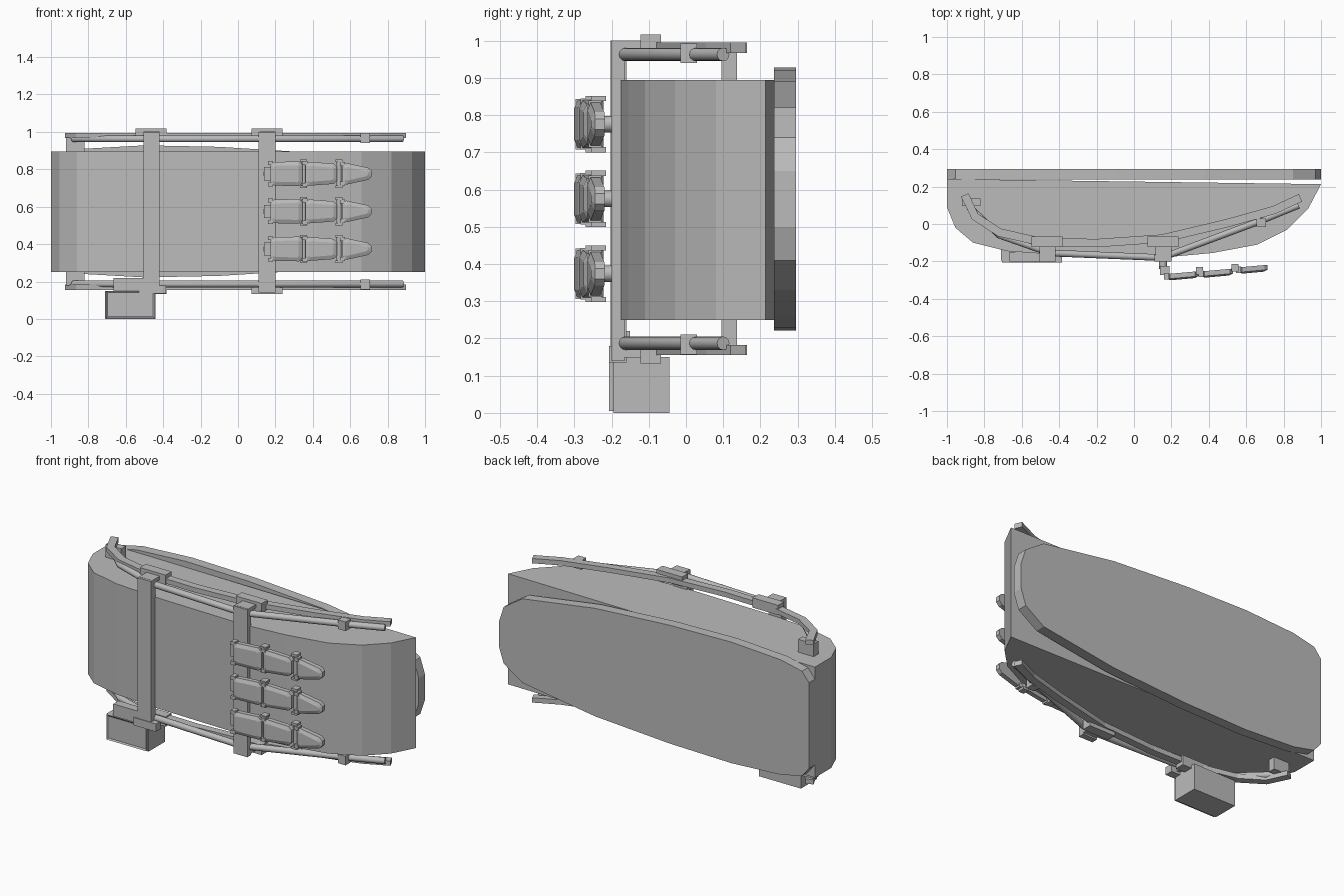
import bpy, bmesh, math
from mathutils import Vector

if "Cube" in bpy.data.objects:
    bpy.data.objects.remove(bpy.data.objects["Cube"])

MID = 0.575  # height of the mirror plane for upper and lower rails
grey = bpy.data.materials.new("plain grey")
grey.diffuse_color = (0.5, 0.5, 0.5, 1)
grey.use_nodes = True
grey.node_tree.nodes["Principled BSDF"].inputs["Base Color"].default_value = grey.diffuse_color


def finish(bm, name, smooth=False):
    bmesh.ops.recalc_face_normals(bm, faces=bm.faces)
    me = bpy.data.meshes.new(name)
    bm.to_mesh(me)
    bm.free()
    me.materials.append(grey)
    ob = bpy.data.objects.new(name, me)
    bpy.context.collection.objects.link(ob)
    if smooth:
        for p in me.polygons:
            p.use_smooth = len(p.vertices) == 4
    return ob


def prism(name, pts, axis, lo, hi, inset=0, depth=0):
    """Extrude a 2D outline along z (x,y points) or y (x,z points)."""
    bm = bmesh.new()
    put = (lambda p, t: (p[0], p[1], t)) if axis == 'z' else (lambda p, t: (p[0], t, p[1]))
    a = [bm.verts.new(put(p, lo)) for p in pts]
    b = [bm.verts.new(put(p, hi)) for p in pts]
    n = len(pts)
    front = bm.faces.new(a)
    bm.faces.new(b)
    for i in range(n):
        bm.faces.new((a[i], a[(i + 1) % n], b[(i + 1) % n], b[i]))
    bmesh.ops.recalc_face_normals(bm, faces=bm.faces)
    if inset:
        bmesh.ops.inset_region(bm, faces=[front], thickness=inset)
        bmesh.ops.translate(bm, verts=front.verts, vec=(0, depth, 0))
    return finish(bm, name)


def box(name, x0, x1, y0, y1, z0, z1):
    return prism(name, [(x0, y0), (x1, y0), (x1, y1), (x0, y1)], 'z', z0, z1)


def rod(name, path, r, sides=12):
    """Round tube through a list of points, mitred at the joints."""
    path = [Vector(p) for p in path]
    bm = bmesh.new()
    rings = []
    for i, p in enumerate(path):
        d = (path[min(i + 1, len(path) - 1)] - path[max(i - 1, 0)]).normalized()
        ref = Vector((0, 0, 1)) if abs(d.z) < 0.9 else Vector((1, 0, 0))
        u = d.cross(ref).normalized()
        v = d.cross(u)
        rings.append([bm.verts.new(p + r * (math.cos(t) * u + math.sin(t) * v))
                      for t in (2 * math.pi * k / sides for k in range(sides))])
    for a, b in zip(rings, rings[1:]):
        for k in range(sides):
            bm.faces.new((a[k], a[(k + 1) % sides], b[(k + 1) % sides], b[k]))
    bm.faces.new(rings[0])
    bm.faces.new(rings[-1])
    return finish(bm, name, True)


# Main body: faceted bow-shaped hull
prism("body", [(-1, 0.24), (-1, 0.09), (-0.955, -0.02), (-0.86, -0.10), (-0.68, -0.145),
               (-0.4, -0.165), (0.17, -0.178), (0.42, -0.155), (0.66, -0.11), (0.82, -0.03),
               (0.93, 0.08), (1, 0.213), (-0.75, 0.237)], 'z', 0.25, 0.895)

# Back panel: rounded outline, symmetric about the mid height
half = [(1, 0.075), (0.97, 0.165), (0.85, 0.245), (0.38, 0.315), (-0.1, 0.345), (-0.5, 0.353),
        (-0.82, 0.335), (-0.955, 0.305), (-1, 0.25)]
outline = [(x, MID + h) for x, h in half] + [(x, MID - h) for x, h in reversed(half)]
prism("back_panel", outline, 'y', 0.237, 0.295)

# Curved rail centreline and tube path shared by top and bottom
rail = [(-0.905, 0.155), (-0.85, 0.04), (-0.72, -0.045), (-0.5, -0.095), (-0.2, -0.102),
        (0.15, -0.078), (0.5, 0.005), (0.75, 0.075), (0.89, 0.14)]
tube = [(0.88, 0.1), (0.68, 0.018), (0.15, -0.18), (-0.45, -0.155), (-0.72, -0.06), (-0.88, 0.09)]


def band(pts, w):
    left, right = [], []
    for i, p in enumerate(pts):
        a, b = pts[max(i - 1, 0)], pts[min(i + 1, len(pts) - 1)]
        d = Vector((b[0] - a[0], b[1] - a[1])).normalized() * w
        left.append((p[0] - d.y, p[1] + d.x))
        right.append((p[0] + d.y, p[1] - d.x))
    return left + right[::-1]


for side, s in (("upper", 1), ("lower", -1)):
    def span(lo, hi):
        return sorted((MID + s * lo, MID + s * hi))
    prism(side + "_rail", band(rail, 0.022), 'z', *span(0.392, 0.42))
    rod(side + "_tube", [(x, y, MID + s * 0.388) for x, y in tube], 0.018)
    box(side + "_rail_post", -0.92, -0.82, 0.095, 0.137, *span(0.32, 0.395))
    box(side + "_tube_sleeve", 0.655, 0.705, -0.015, 0.03, *span(0.365, 0.418))
    # Clamps joining the straps to the rail
    for label, x in (("left", -0.465), ("right", 0.155)):
        box(f"{side}_{label}_clamp", x - 0.083, x + 0.083, -0.122, -0.067, *span(0.385, 0.442))
        box(f"{side}_{label}_clamp_arm", x - 0.04, x + 0.045, -0.19, -0.1, *span(0.405, 0.426))

# Vertical straps across the front
box("left_strap", -0.505, -0.42, -0.203, -0.16, 0.15, 1.0)
box("right_strap", 0.11, 0.2, -0.2, -0.165, 0.14, 1.0)

# Hanging box under the left strap
box("hanging_box", -0.71, -0.44, -0.195, -0.045, 0, 0.15)
prism("hanging_box_front", [(-0.705, 0.005), (-0.445, 0.005), (-0.445, 0.15), (-0.705, 0.15)],
      'y', -0.207, -0.195, 0.012, 0.006)
box("hanging_box_lid", -0.665, -0.5, -0.2, -0.15, 0.15, 0.22)
box("strap_foot", -0.53, -0.385, -0.207, -0.16, 0.135, 0.18)

# Three jointed grips: (x0, x1, y, half height at start, half height at end)
links = [(0.175, 0.345, -0.272, 0.063, 0.066),
         (0.36, 0.53, -0.258, 0.064, 0.054),
         (0.56, 0.715, -0.237, 0.058, 0.032)]
for n, zc in enumerate((0.776, 0.575, 0.374), 1):
    for m, (x0, x1, y, a, b) in enumerate(links, 1):
        c = 0.018
        pts = [(x0, zc - a + c), (x0 + c, zc - a), (x1 - c, zc - b), (x1, zc - b + c),
               (x1, zc + b - c), (x1 - c, zc + b), (x0 + c, zc + a), (x0, zc + a - c)]
        ob = prism(f"grip_{n}_link_{m}", pts, 'y', y - 0.014, y + 0.012, 0.022, -0.009)
        # tilt each link slightly toward its tip
        for v in ob.data.vertices:
            v.co.y += (v.co.x - (x0 + x1) / 2) * 0.09
        for e in (-1, 1):  # edge pegs
            box(f"grip_{n}_peg_{m}", x0 - 0.014, x0 + 0.012, y - 0.025, y + 0.01,
                *sorted((zc + e * (a - 0.016), zc + e * (a + 0.005))))
    for x, y, h in ((0.35, -0.25, 0.07), (0.54, -0.235, 0.07)):
        rod(f"grip_{n}_hinge", [(x, y, zc - h), (x, y, zc + h)], 0.014, 10)
        for e in (-1, 1):
            box(f"grip_{n}_hinge_cap", x - 0.018, x + 0.018, y - 0.02, y + 0.02,
                *sorted((zc + e * 0.062, zc + e * 0.076)))
    rod(f"grip_{n}_stem", [(0.155, -0.19, zc), (0.155, -0.24, zc)], 0.022)
    box(f"grip_{n}_knuckle", 0.14, 0.19, -0.272, -0.225, zc - 0.035, zc + 0.035)
